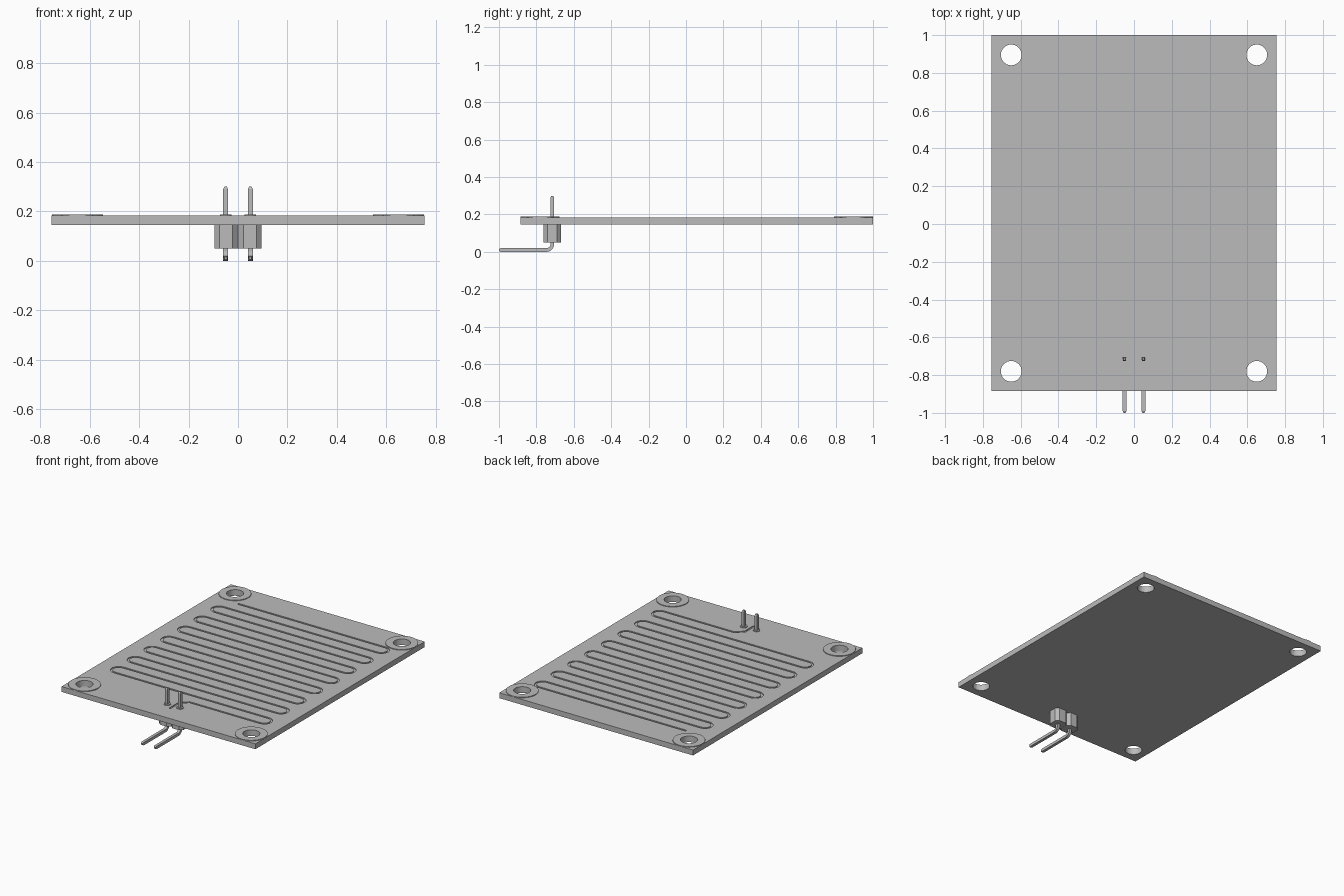
import bpy, bmesh, math
from mathutils import Vector

cube = bpy.data.objects.get("Cube")
if cube:
    bpy.data.objects.remove(cube, do_unlink=True)

grey = bpy.data.materials.new("plain grey")
grey.use_nodes = True
grey.diffuse_color = (0.5, 0.5, 0.5, 1)
grey.node_tree.nodes["Principled BSDF"].inputs["Base Color"].default_value = (0.5, 0.5, 0.5, 1)

BOTTOM, TOP = 0.145, 0.183
HOLES = [(x, y) for x in (-0.65, 0.65) for y in (-0.78, 0.895)]
PIN_X, PIN_Y = 0.05, -0.715


def finish(name, bm):
    bmesh.ops.recalc_face_normals(bm, faces=bm.faces)
    mesh = bpy.data.meshes.new(name)
    bm.to_mesh(mesh)
    bm.free()
    mesh.materials.append(grey)
    obj = bpy.data.objects.new(name, mesh)
    bpy.context.collection.objects.link(obj)
    return obj


def extrude(bm, faces, vector):
    new = bmesh.ops.extrude_face_region(bm, geom=faces)["geom"]
    verts = [g for g in new if isinstance(g, bmesh.types.BMVert)]
    bmesh.ops.translate(bm, verts=verts, vec=vector)


def prism(name, points, vector):
    bm = bmesh.new()
    face = bm.faces.new([bm.verts.new(p) for p in points])
    extrude(bm, [face], vector)
    return finish(name, bm)


def disc(name, x, y, radius, z0, z1, sides=32):
    ring = [(x + radius * math.cos(a), y + radius * math.sin(a), z0)
            for a in (math.tau * i / sides for i in range(sides))]
    return prism(name, ring, (0, 0, z1 - z0))


def cut(target, cutter):
    cutter.hide_render = True
    cutter.hide_viewport = True
    cutter.display_type = "WIRE"
    mod = target.modifiers.new("cut", "BOOLEAN")
    mod.operation = "DIFFERENCE"
    mod.solver = "EXACT"
    mod.object = cutter


def smooth(obj):
    bpy.ops.object.select_all(action="DESELECT")
    obj.select_set(True)
    bpy.context.view_layer.objects.active = obj
    bpy.ops.object.shade_smooth_by_angle(angle=math.radians(30))


# Flat board
board = prism("board", [(-0.755, -0.885, BOTTOM), (0.755, -0.885, BOTTOM),
                        (0.755, 1, BOTTOM), (-0.755, 1, BOTTOM)], (0, 0, TOP - BOTTOM))

# Serpentine groove: starts between the pins and turns back at each side
rows, first, pitch, reach = 16, -0.61, 0.093, 0.6
radius = pitch / 2
path = [Vector(p) for p in ((0, -0.76), (0, -0.66), (0.05, first))]
for row in range(rows - 1):
    side = 1 if row % 2 == 0 else -1
    centre = Vector((side * reach, first + (row + 0.5) * pitch))
    for i in range(9):
        a = -math.pi / 2 + math.pi * i / 8
        path.append(centre + radius * Vector((side * math.cos(a), math.sin(a))))
path.append(Vector((-reach + 0.05, first + (rows - 1) * pitch)))

bm = bmesh.new()
pairs = []
for i, p in enumerate(path):
    ahead = (path[min(i + 1, len(path) - 1)] - p).normalized()
    behind = (p - path[max(i - 1, 0)]).normalized()
    along = (ahead + behind).normalized()
    normal = Vector((-along.y, along.x)) * 0.007
    pairs.append([bm.verts.new((*(p + s * normal), TOP - 0.006)) for s in (1, -1)])
strip = [bm.faces.new((a[0], a[1], b[1], b[0])) for a, b in zip(pairs, pairs[1:])]
extrude(bm, strip, (0, 0, 0.02))
cut(board, finish("groove_cutter", bm))

# Corner holes with raised pads
for n, (x, y) in enumerate(HOLES, 1):
    drill = disc(f"hole_cutter_{n}", x, y, 0.055, BOTTOM - 0.05, TOP + 0.05)
    pad = disc(f"hole_pad_{n}", x, y, 0.104, TOP - 0.002, TOP + 0.005, 48)
    cut(board, drill)
    cut(pad, drill)
    smooth(pad)

# Bent square pins, solder pads and chamfered housings
for side, label in ((-1, "right"), (1, "left")):
    x = side * PIN_X
    h, bend = 0.01, 0.03
    inner = [(PIN_Y - bend + (bend - h) * math.cos(a), bend - (bend - h) * math.sin(a))
             for a in (math.pi / 2 * i / 5 for i in range(6))]
    outer = [(PIN_Y - bend + (bend + h) * math.cos(a), bend + h - (bend + h) * math.sin(a))
             for a in (math.pi / 2 * i / 5 for i in range(6))]
    inner = [(y, z + h) for y, z in inner]
    profile = ([(PIN_Y - h, 0.29), (PIN_Y - h / 2, 0.3), (PIN_Y + h / 2, 0.3), (PIN_Y + h, 0.29)]
               + outer + [(-0.99, 0), (-1, h / 2), (-1, 1.5 * h), (-0.99, 2 * h)] + inner[::-1])
    pin = prism(f"{label}_pin", [(x - h, y, z) for y, z in profile], (2 * h, 0, 0))
    for v in pin.data.vertices:
        if v.co.z > 0.295 or v.co.y < -0.995:
            v.co.x = x + (v.co.x - x) / 2

    disc(f"{label}_solder_pad", x, PIN_Y, 0.023, TOP - 0.002, TOP + 0.005, 24)

    w, c = 0.0475, 0.021
    octagon = [(w, c - w), (w, w - c), (w - c, w), (c - w, w),
               (-w, w - c), (-w, c - w), (c - w, -w), (w - c, -w)]
    prism(f"{label}_housing", [(x * 0.96 + a, PIN_Y + b, 0.05) for a, b in octagon],
          (0, 0, BOTTOM - 0.05))
